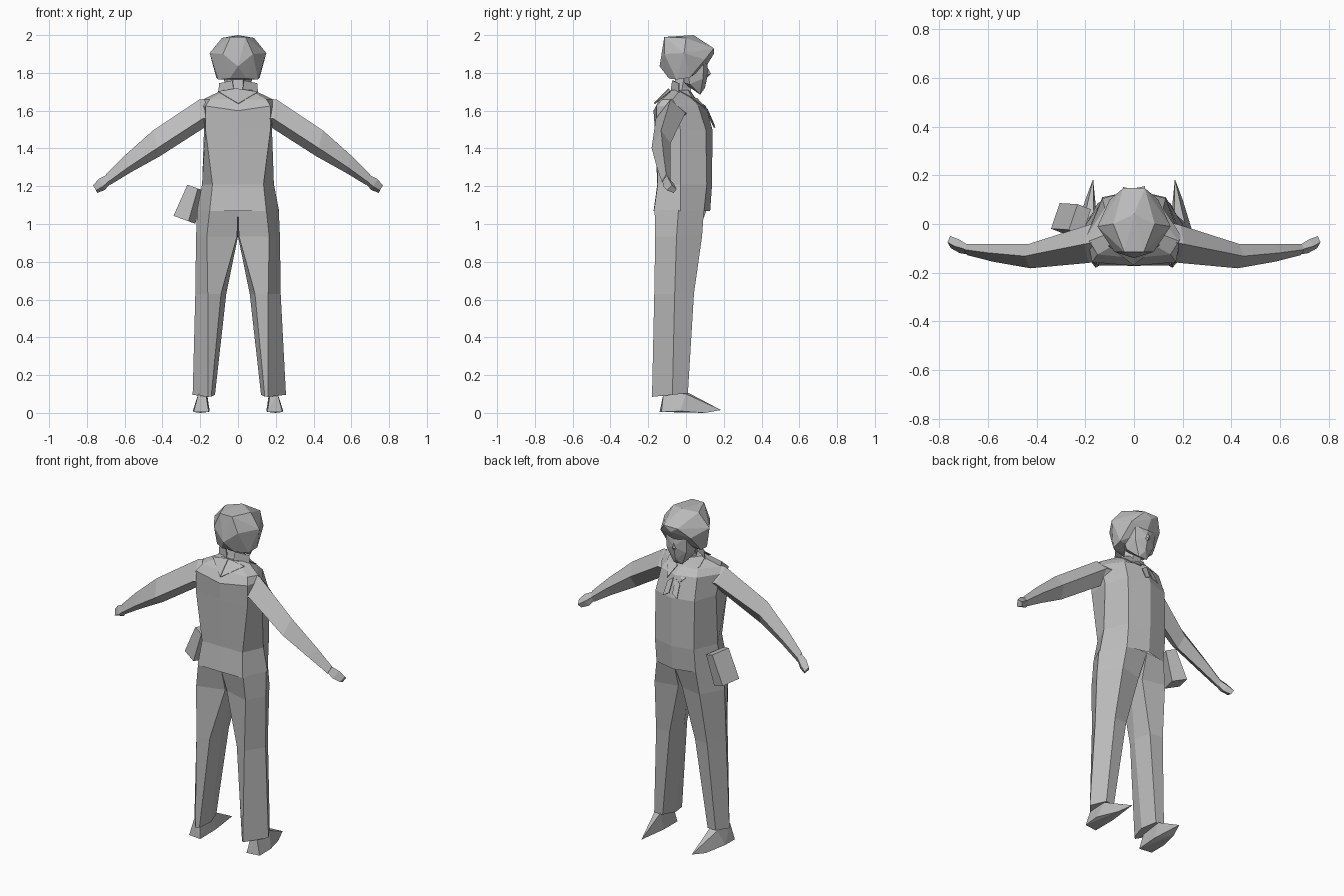
import bpy, bmesh, math
from mathutils import Vector, Matrix

if "Cube" in bpy.data.objects:
    bpy.data.objects.remove(bpy.data.objects["Cube"])

grey = bpy.data.materials.new("plain grey")
grey.diffuse_color = (0.5, 0.5, 0.5, 1)
grey.use_nodes = True
grey.node_tree.nodes["Principled BSDF"].inputs["Base Color"].default_value = grey.diffuse_color


def finish(name, bm):
    bmesh.ops.recalc_face_normals(bm, faces=bm.faces)
    me = bpy.data.meshes.new(name)
    bm.to_mesh(me)
    bm.free()
    me.materials.append(grey)
    ob = bpy.data.objects.new(name, me)
    bpy.context.collection.objects.link(ob)
    return ob


def loft(name, rings, side=1, caps=(True, True)):
    """Skin closed rings of points, optionally capped at each end."""
    bm = bmesh.new()
    vs = [[bm.verts.new((p[0] * side, p[1], p[2])) for p in r] for r in rings]
    n = len(vs[0])
    for a, b in zip(vs, vs[1:]):
        for i in range(n):
            j = (i + 1) % n
            bm.faces.new((a[i], a[j], b[j], b[i]))
    for cap, ring in zip(caps, (vs[0], vs[-1])):
        if cap:
            bm.faces.new(ring)
    return finish(name, bm)


def plate(name, pts, thick=0.004):
    """Thin flap: a polygon pushed along its normal."""
    bm = bmesh.new()
    f = bm.faces.new([bm.verts.new(p) for p in pts])
    f.normal_update()
    off = f.normal * thick
    ext = bmesh.ops.extrude_face_region(bm, geom=[f])
    bmesh.ops.translate(bm, vec=off, verts=[v for v in ext["geom"] if isinstance(v, bmesh.types.BMVert)])
    return finish(name, bm)


def hull(name, half):
    """Mirrored convex hull from half its points."""
    bm = bmesh.new()
    for x, y, z in half:
        for sx in ((1, -1) if x else (1,)):
            bm.verts.new((x * sx, y, z))
    bmesh.ops.convex_hull(bm, input=bm.verts[:])
    return finish(name, bm)


# Jacket: z, back (half width, y), side (half width, y), front (half width, y), centre front y, centre back y
def body_ring(z, bx, by, sx, sy, fx, fy, cf, cb, dip=0):
    half = [(bx, by), (sx, sy), (fx, fy)]
    pts = [(0, cb)] + half + [(0, cf)] + [(-x, y) for x, y in reversed(half)]
    return [(x, y, z - (dip if x == 0 and y < 0 else 0)) for x, y in pts]


loft("jacket", [body_ring(*r) for r in (
    (1.068, .15, -.170, .218, -.03, .13, .095, .128, -.172),
    (1.21, .135, -.15, .190, -.03, .13, .11, .138, -.152),
    (1.50, .172, -.155, .180, -.03, .13, .105, .140, -.165),
    (1.625, .172, -.157, .195, -.05, .12, .065, .105, -.172, .025),
    (1.66, .15, -.125, .185, -.07, .10, .035, .055, -.14),
    (1.71, .06, -.075, .08, -.03, .05, .01, .02, -.08))], caps=(False, True))

for s, side in ((-1, "left"), (1, "right")):
    d = .007 * s
    # Trouser leg: inner, back inner, back ridge, outer, front outer, front inner
    legs = [
        (1.075, (0, -.03), (0, -.160), (.150, -.166), (.216, -.04), (.13, .095), (0, .11)),
        (.935, (0, -.03), (.005, -.115), (.165, -.163), (.222, -.05), (.15, .085), (.012, .055)),
        (.63, (.062, -.07), (.09, -.140), (.160, -.168), (.226, -.06), (.17, .042), (.085, .035)),
        (.095, (.122, -.08), (.142, -.165), (.158, -.18), (.247 + d, -.072), (.205, .01), (.15, .008))]
    loft(side + "_trouser_leg", [[(x, y, z + (.1 * y + .008 if z < .1 else 0)) for x, y in pts]
                                 for z, *pts in legs], s, caps=(False, True))

    # Shoe: ankle, heel and pointed toe
    shoe = bmesh.new()
    for p in ((.155, -.14, .005), (.235, -.13, .005), (.24, -.03, .01), (.15, 0, .01),
              (.17, -.12, .10), (.21, -.12, .10), (.165, .005, .11), (.21, 0, .10),
              (.168, .185, .015), (.20, .10, .0)):
        shoe.verts.new((p[0] * s, p[1], p[2]))
    bmesh.ops.convex_hull(shoe, input=shoe.verts[:])
    finish(side + "_shoe", shoe)

    # Sleeve rings: top x/z, bottom x/z, back y, front y
    def arm_ring(xt, zt, xb, zb, y0, y1):
        xm, zm, ym = (xt + xb) / 2, (zt + zb) / 2, (y0 + y1) / 2
        q = .35
        return [(xt, ym, zt), (xm, y1, zm), (xb, ym + .01, zb),
                (xm + (xb - xm) * q, y0, zm + (zb - zm) * q)]
    loft(side + "_sleeve", [arm_ring(*r) for r in (
        (.16, 1.665, .15, 1.505, -.154, .005), (.205, 1.658, .178, 1.51, -.16, -.005),
        (.45, 1.495, .415, 1.358, -.182, -.082), (.60, 1.362, .57, 1.272, -.155, -.082),
        (.70, 1.262, .68, 1.205, -.128, -.082))], s, caps=(False, True))
    loft(side + "_hand", [arm_ring(*r) for r in (
        (.69, 1.262, .68, 1.21, -.125, -.085), (.738, 1.238, .705, 1.180, -.12, -.062),
        (.767, 1.205, .745, 1.165, -.10, -.05))], s, caps=(False, True))

    # Turned collar, lapel and front scarf tail
    plate(side + "_collar", [(s * .02, -.08, 1.69), (s * .105, -.035, 1.69),
                             (s * .10, -.035, 1.745), (s * .03, -.07, 1.76)])
    plate(side + "_lapel", [(s * .10, -.03, 1.70), (s * .105, .02, 1.672),
                            (s * .045, .115, 1.60), (s * .015, .06, 1.66)])
    plate(side + "_scarf_tail", [(s * .005, .11, 1.61), (s * .04, .115, 1.585),
                                 (s * .045, .152, 1.51), (s * .01, .145, 1.53)])
    # Back point of the scarf
    plate(side + "_scarf_back", [(s * .105, -.088, 1.70), (0, -.168, 1.637), (0, -.09, 1.717)])

# Neck
loft("neck", [[(r * math.cos(a), y + r * math.sin(a), z)
               for a in [i * math.tau / 6 for i in range(6)]]
              for z, y, r in ((1.69, -.025, .06), (1.72, -.02, .053), (1.78, -.01, .052))],
     caps=(False, False))

# Face, nose and hair
hull("face", [(.028, .075, 1.685), (.07, .02, 1.74), (.09, .0, 1.86), (.065, .09, 1.77),
              (.07, .095, 1.87), (0, .10, 1.72), (0, .118, 1.80), (0, .11, 1.87), (.04, -.02, 1.75)])
hull("nose", [(0, .108, 1.84), (0, .132, 1.795), (.02, .1, 1.785), (0, .1, 1.765)])
hull("hair", [(.04, -.115, 1.99), (0, .04, 2.0), (.085, .0, 1.985), (.15, -.01, 1.905),
              (0, -.14, 1.835), (.08, -.115, 1.90), (.045, -.09, 1.77), (.105, -.05, 1.765),
              (.115, .02, 1.775), (.10, .10, 1.87), (.045, .147, 1.93), (0, .147, 1.90),
              (0, .11, 1.84)])

# Hip pouch, wider at the base and tilted outwards
bm = bmesh.new()
bmesh.ops.create_cube(bm, size=1)
for v in bm.verts:
    k = 1.15 if v.co.z < 0 else .8
    v.co = Vector((v.co.x * .078 * k, v.co.y * .112, v.co.z * .18))
bmesh.ops.transform(bm, verts=bm.verts, matrix=Matrix.Translation((-.253, .018, 1.107))
                    @ Matrix.Rotation(math.radians(20), 4, 'Y') @ Matrix.Rotation(math.radians(-20), 4, 'Z'))
finish("hip_pouch", bm)
